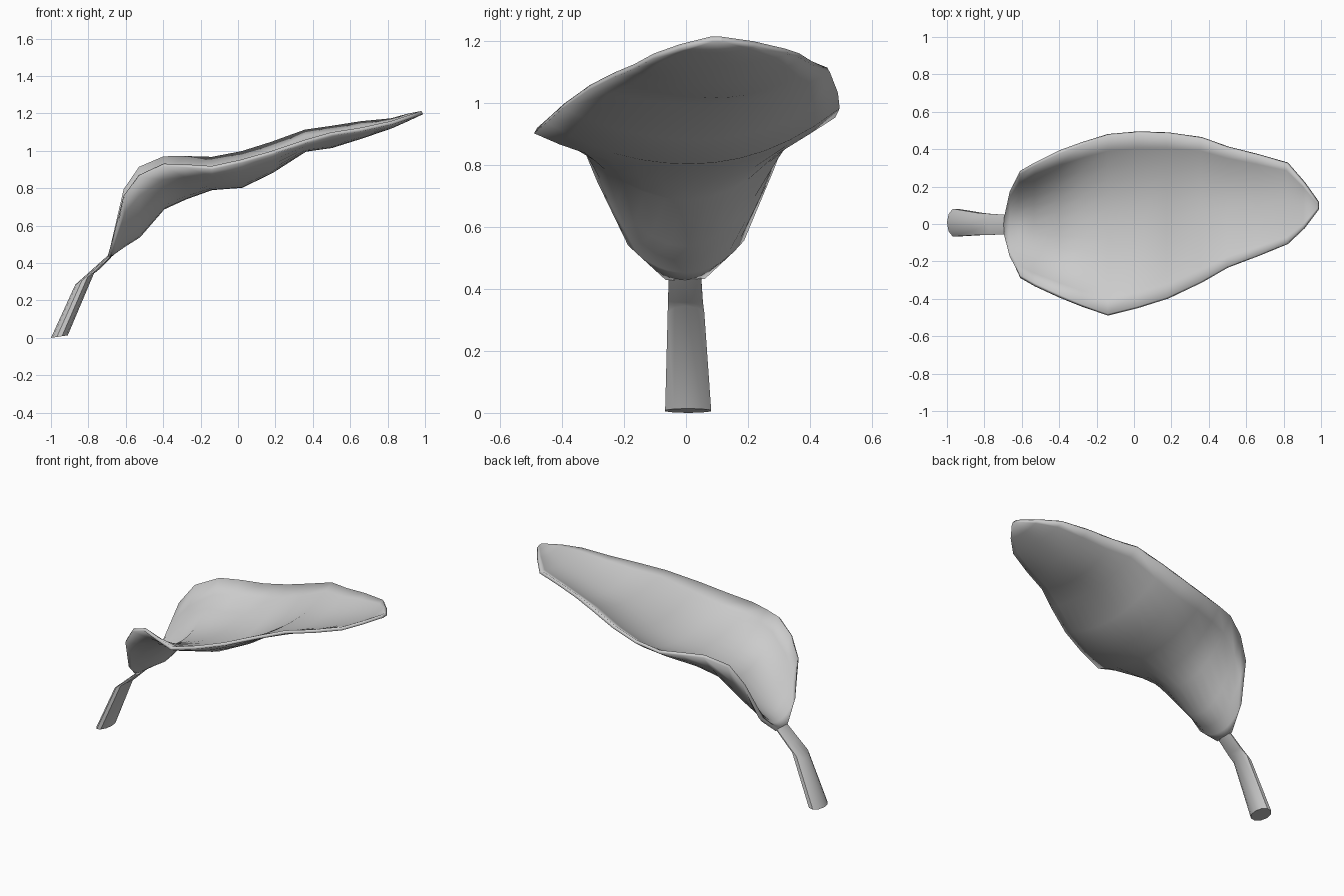
import bpy, bmesh, math


def finish(name, bm, angle):
    bmesh.ops.recalc_face_normals(bm, faces=bm.faces)
    me = bpy.data.meshes.new(name)
    bm.to_mesh(me)
    bm.free()
    ob = bpy.data.objects.new(name, me)
    bpy.context.collection.objects.link(ob)
    bpy.ops.object.select_all(action='DESELECT')
    ob.select_set(True)
    bpy.context.view_layer.objects.active = ob
    bpy.ops.object.shade_smooth_by_angle(angle=math.radians(angle))
    return ob


def bridge(bm, rows, closed):
    for a, b in zip(rows, rows[1:]):
        n = len(a)
        for i in range(n if closed else n - 1):
            j = (i + 1) % n
            bm.faces.new((a[i], a[j], b[j], b[i]))


# Cupped blade: x, front edge y/z, midrib y/z, back edge y/z
stations = [
    (-0.69, -0.06, 0.435, 0.00, 0.435, 0.055, 0.44),
    (-0.66, -0.18, 0.545, 0.00, 0.46, 0.18, 0.56),
    (-0.61, -0.28, 0.755, 0.00, 0.495, 0.275, 0.79),
    (-0.53, -0.325, 0.865, 0.00, 0.545, 0.32, 0.91),
    (-0.40, -0.385, 0.925, 0.00, 0.695, 0.385, 0.965),
    (-0.28, -0.435, 0.92, 0.00, 0.75, 0.43, 0.965),
    (-0.14, -0.485, 0.91, 0.00, 0.80, 0.475, 0.96),
    (0.02, -0.445, 0.945, 0.01, 0.812, 0.49, 0.99),
    (0.18, -0.395, 0.99, 0.035, 0.89, 0.485, 1.04),
    (0.36, -0.31, 1.05, 0.07, 1.005, 0.46, 1.105),
    (0.50, -0.23, 1.09, 0.085, 1.025, 0.41, 1.125),
    (0.66, -0.17, 1.115, 0.09, 1.075, 0.37, 1.15),
    (0.82, -0.105, 1.15, 0.10, 1.13, 0.325, 1.165),
    (0.91, -0.02, 1.18, 0.10, 1.17, 0.22, 1.19),
    (0.985, 0.08, 1.205, 0.10, 1.205, 0.115, 1.205),
]
bm = bmesh.new()
rows = []
for x, fy, fz, my, mz, by, bz in stations:
    row = []
    for i in range(-6, 7):
        t = abs(i) / 6
        ey, ez = (fy, fz) if i < 0 else (by, bz)
        row.append(bm.verts.new((x, my + (ey - my) * t, mz + (ez - mz) * t ** 2.1)))
    rows.append(row)
bridge(bm, rows, False)
blade = finish("leaf_blade", bm, 40)
sol = blade.modifiers.new("thickness", 'SOLIDIFY')
sol.thickness = 0.02
sol.offset = 0

# Stem: oval rings, centre (x, y, z), half depth vector (dx, dz), half width
rings = [
    (-0.955, 0.007, 0.007, -0.045, -0.007, 0.078),
    (-0.82, 0.00, 0.315, -0.05, -0.03, 0.062),
    (-0.765, -0.002, 0.362, -0.012, 0.006, 0.059),
    (-0.685, -0.003, 0.437, -0.006, 0.008, 0.055),
]
bm = bmesh.new()
rows = []
for x, y, z, dx, dz, w in rings:
    ring = []
    for k in range(10):
        a = math.tau * k / 10
        c, s = math.cos(a), math.sin(a)
        ring.append(bm.verts.new((x + dx * c, y + w * s, z + dz * c)))
    rows.append(ring)
bridge(bm, rows, True)
bm.faces.new(rows[0])
bm.faces.new(rows[-1])
finish("stem", bm, 40)
